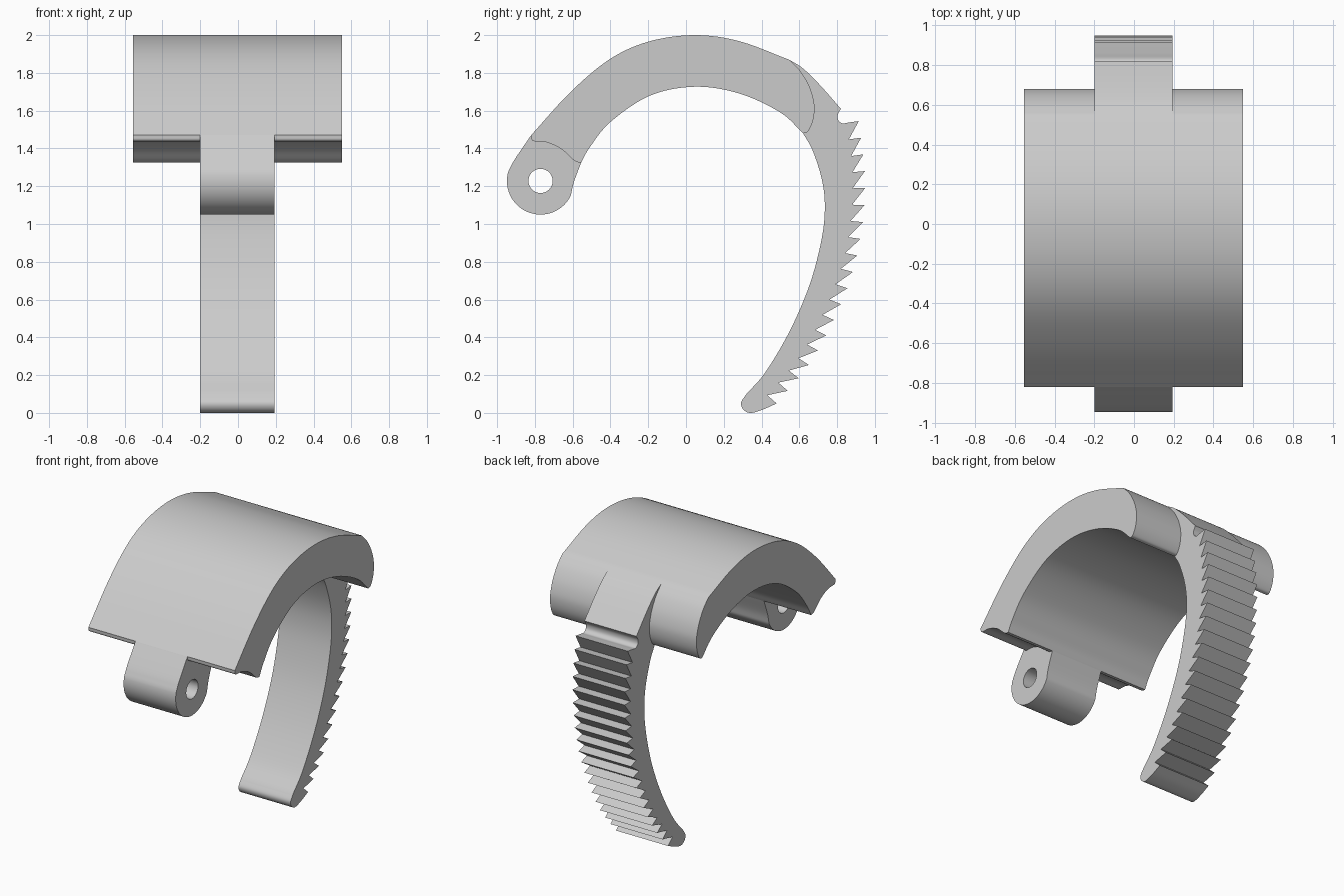
import bpy, bmesh, math
from mathutils import Vector

cube = bpy.data.objects.get("Cube")
if cube:
    bpy.data.objects.remove(cube, do_unlink=True)

grey = bpy.data.materials.new("light_grey")
grey.use_nodes = True
grey.diffuse_color = (0.6, 0.6, 0.6, 1)
grey.node_tree.nodes["Principled BSDF"].inputs["Base Color"].default_value = (0.6, 0.6, 0.6, 1)


def smooth(points, steps=6):
    """Catmull-Rom curve through (y, z) points."""
    p = [Vector(q) for q in points]
    p = [2 * p[0] - p[1]] + p + [2 * p[-1] - p[-2]]
    out = []
    for a, b, c, d in zip(p, p[1:], p[2:], p[3:]):
        for i in range(steps):
            t = i / steps
            out.append(0.5 * (2 * b + (c - a) * t + (2 * a - 5 * b + 4 * c - d) * t * t
                              + (3 * b - a - 3 * c + d) * t ** 3))
    return out + [p[-2]]


def extrude(name, outline, x0, x1):
    """Solid made by sweeping a closed (y, z) outline along x."""
    loop = []
    for q in outline:
        q = Vector(q)
        if not loop or (q - loop[-1]).length > 1e-4:
            loop.append(q)
    if (loop[0] - loop[-1]).length < 1e-4:
        loop.pop()
    bm = bmesh.new()
    left, right = [[bm.verts.new((x, q.x, q.y)) for q in loop] for x in (x0, x1)]
    bm.faces.new(left)
    bm.faces.new(right[::-1])
    for i in range(len(loop)):
        bm.faces.new((left[i - 1], left[i], right[i], right[i - 1]))
    bmesh.ops.recalc_face_normals(bm, faces=bm.faces)
    mesh = bpy.data.meshes.new(name)
    bm.to_mesh(mesh)
    bm.free()
    mesh.materials.append(grey)
    obj = bpy.data.objects.new(name, mesh)
    bpy.context.collection.objects.link(obj)
    return obj


def circle(centre, radius, start=0, end=360, n=48):
    angles = [math.radians(start + (end - start) * i / n) for i in range(n + 1)]
    return [Vector((centre[0] + radius * math.cos(a), centre[1] + radius * math.sin(a)))
            for a in angles]


WIDE = (-0.555, 0.55)
NARROW = (-0.2, 0.193)

# Seams shared by neighbouring parts
front_seam = smooth([(-0.555, 1.325), (-0.59, 1.335), (-0.66, 1.397),
                     (-0.74, 1.433), (-0.81, 1.44), (-0.82, 1.47)])
back_seam = smooth([(0.55, 1.868), (0.605, 1.81), (0.65, 1.735), (0.675, 1.66),
                    (0.68, 1.6), (0.67, 1.54), (0.645, 1.49), (0.62, 1.48)])

# Wide arch
arch_top = smooth([(-0.82, 1.47), (-0.61, 1.7), (-0.4, 1.875), (-0.19, 1.968),
                   (0.05, 2.0), (0.285, 1.967), (0.55, 1.868)])
arch_under = smooth([(0.62, 1.48), (0.5, 1.59), (0.285, 1.69), (0.05, 1.727),
                     (-0.19, 1.68), (-0.4, 1.54), (-0.51, 1.405), (-0.555, 1.325)])
arch = extrude("arch", arch_top + back_seam + arch_under + front_seam, *WIDE)

# Hinge lug with a pin hole
pin = (-0.77, 1.228)
lug_front = smooth([(-0.82, 1.47), (-0.905, 1.345), (-0.935, 1.29)])
lug_back = smooth([(-0.61, 1.15), (-0.594, 1.22), (-0.555, 1.325)])
lug = extrude("hinge_lug", lug_front + circle(pin, 0.178, 165, 334) + lug_back + front_seam, *NARROW)

cutter = extrude("pin_hole_cutter", circle(pin, 0.064), -0.4, 0.4)
cutter.hide_render = True
cut = lug.modifiers.new("pin_hole", 'BOOLEAN')
cut.operation = 'DIFFERENCE'
cut.object = cutter
bpy.context.view_layer.objects.active = lug
lug.select_set(True)
bpy.ops.object.modifier_apply(modifier=cut.name)
bpy.data.objects.remove(cutter, do_unlink=True)

# Ratchet teeth: each tip is preceded by a valley set straight inwards
tips = smooth([(0.915, 1.545), (0.947, 1.28), (0.937, 1.01), (0.884, 0.746),
               (0.783, 0.492), (0.651, 0.254), (0.48, 0.05)], 3)
teeth = [tips[0]]
for before, tip in zip(tips, tips[1:]):
    along = (tip - before).normalized()
    teeth += [tip + 0.066 * Vector((along.y, -along.x)), tip]

# Toothed strap
shoulder = smooth([(0.55, 1.868), (0.62, 1.823), (0.71, 1.735), (0.82, 1.61)])
notch = smooth([(0.82, 1.61), (0.804, 1.58), (0.806, 1.55), (0.828, 1.533), (0.86, 1.537)])
toe = smooth([(0.48, 0.05), (0.4, 0.015), (0.34, 0.0), (0.303, 0.018), (0.292, 0.055), (0.32, 0.1)])
inside = smooth([(0.32, 0.1), (0.42, 0.215), (0.55, 0.435), (0.655, 0.68), (0.717, 0.915),
                 (0.735, 1.085), (0.72, 1.233), (0.67, 1.39), (0.62, 1.48)])
strap = extrude("toothed_strap", shoulder + notch + teeth + toe + inside + back_seam[::-1], *NARROW)

# Smooth curved walls, keep hard edges
for obj in (arch, lug, strap):
    obj.select_set(True)
bpy.context.view_layer.objects.active = arch
bpy.ops.object.shade_smooth_by_angle(angle=math.radians(30))
